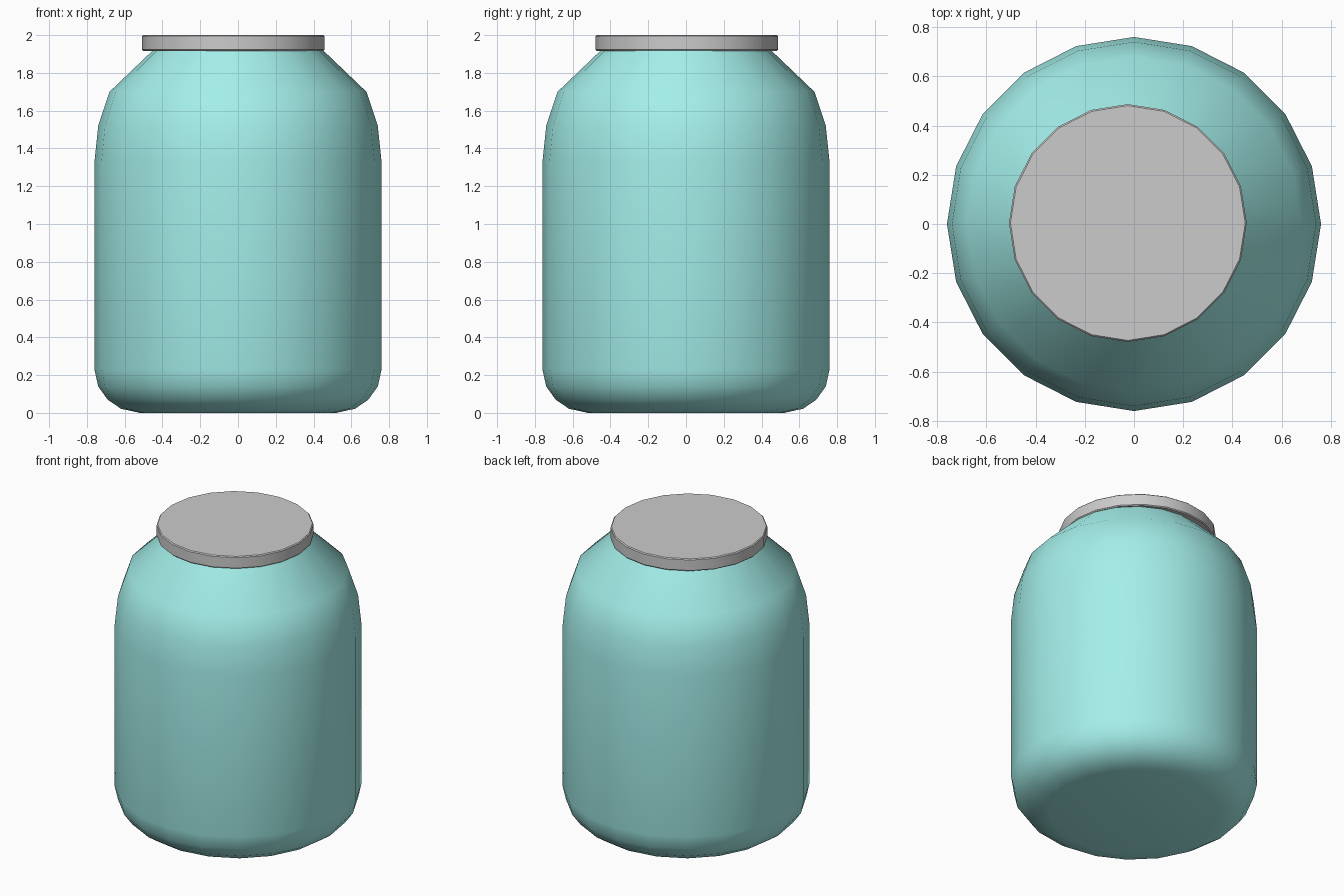
import bpy, bmesh
from math import cos, sin, tau

if "Cube" in bpy.data.objects:
    bpy.data.objects.remove(bpy.data.objects["Cube"])

SIDES = 20


def lathe(name, profile, center=(0, 0), angle=0.6):
    """Spin an (r, z) profile around z and cap both ends."""
    bm = bmesh.new()
    rings = []
    for r, z in profile:
        rings.append([bm.verts.new((r * cos(tau * i / SIDES), r * sin(tau * i / SIDES), z))
                      for i in range(SIDES)])
    for a, b in zip(rings, rings[1:]):
        for i in range(SIDES):
            j = (i + 1) % SIDES
            bm.faces.new((a[i], a[j], b[j], b[i]))
    bm.faces.new(rings[0][::-1])
    bm.faces.new(rings[-1])
    mesh = bpy.data.meshes.new(name)
    bm.to_mesh(mesh)
    bm.free()
    obj = bpy.data.objects.new(name, mesh)
    obj.location = (*center, 0)
    bpy.context.collection.objects.link(obj)
    bpy.ops.object.select_all(action='DESELECT')
    obj.select_set(True)
    bpy.context.view_layer.objects.active = obj
    bpy.ops.object.shade_smooth_by_angle(angle=angle)
    return obj


# Jar body: rounded base, straight wall, sloping shoulder, short hidden neck
jar = lathe("jar_body", [
    (0.52, 0.0), (0.62, 0.022), (0.69, 0.07), (0.74, 0.14), (0.76, 0.23),
    (0.76, 1.33), (0.74, 1.52), (0.68, 1.70), (0.45, 1.92), (0.44, 1.94)], angle=0.75)
glass = bpy.data.materials.new("teal_glass")
glass.diffuse_color = (0.37, 0.86, 0.82, 1)
glass.use_nodes = True
glass.node_tree.nodes["Principled BSDF"].inputs["Base Color"].default_value = glass.diffuse_color
jar.data.materials.append(glass)

# Lid: thin disc with softened rims, sitting slightly off centre
lathe("lid", [
    (0.477, 1.917), (0.483, 1.923), (0.483, 1.994), (0.477, 2.0)],
    center=(-0.025, 0.004))
